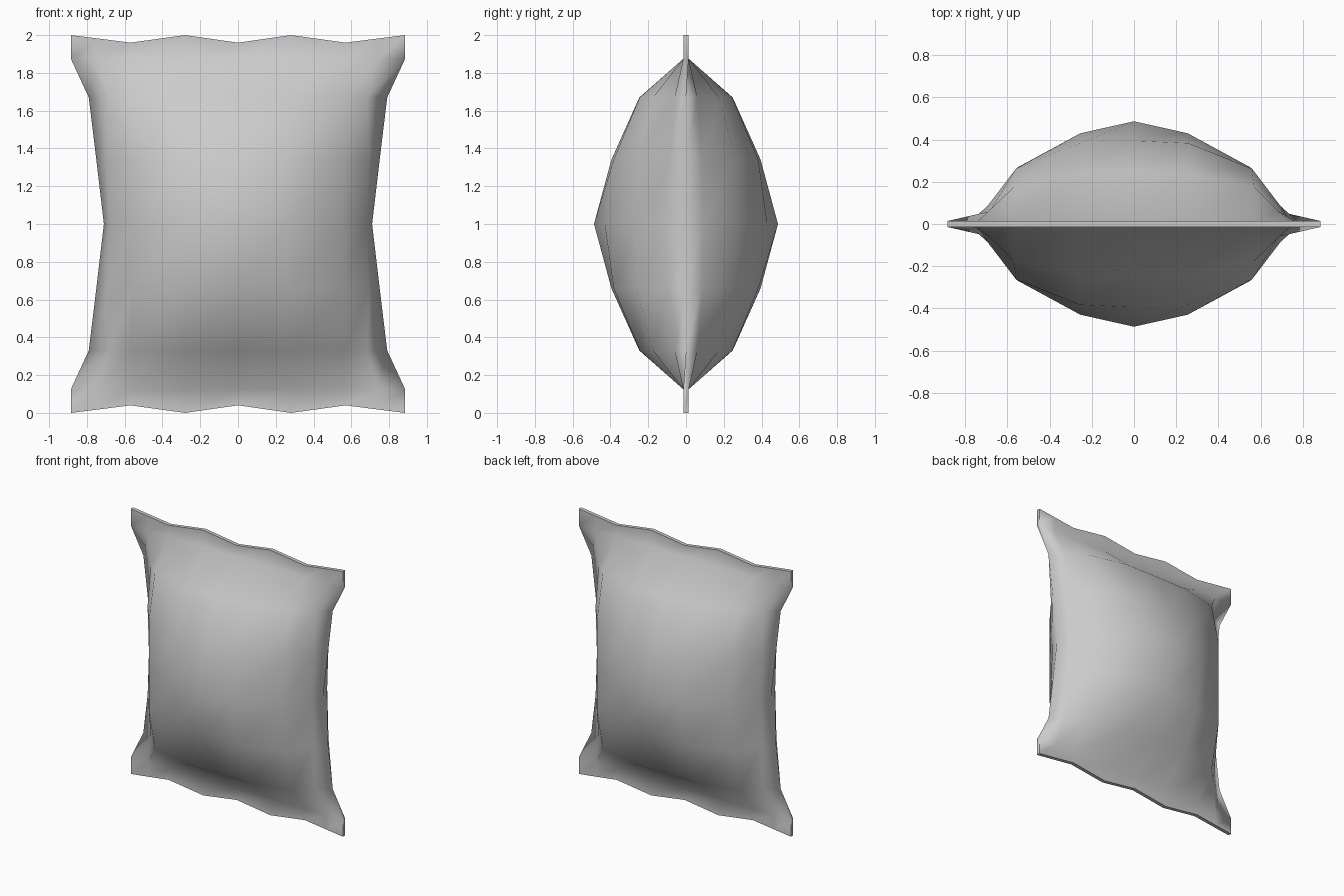
import bpy, bmesh

if "Cube" in bpy.data.objects:
    bpy.data.objects.remove(bpy.data.objects["Cube"])

# Quarter cross-sections (x, y) from the middle to the side edge
T = 0.014
seal = [(0, T), (0.28, T), (0.57, T), (0.74, T), (0.885, T)]
shoulder = [(0, 0.247), (0.26, 0.245), (0.57, 0.175), (0.685, 0.06), (0.79, 0)]
upper = [(0, 0.395), (0.26, 0.383), (0.56, 0.262), (0.695, 0.085), (0.75, 0)]
belly = [(0, 0.487), (0.255, 0.43), (0.555, 0.267), (0.68, 0.09), (0.71, 0)]
wave = [0.04, 0.0, 0.04, 0.018, 0.0]   # wavy seal end, inset from the tip

# Rows from top half, mirrored below the middle
half = [(1.0, belly), (1.34, upper), (1.67, shoulder), (1.875, seal), (2.0, seal)]
rows = [(2 - z, p) for z, p in reversed(half[1:])] + half

bm = bmesh.new()
rings = []
for i, (z, prof) in enumerate(rows):
    # Full ring: front from left to right, then back from right to left
    front = [(-k, -1) for k in range(4, 0, -1)] + [(k, -1) for k in range(5)]
    ring = []
    for k, side in front + [(k, 1) for k, _ in reversed(front)]:
        x, y = prof[abs(k)]
        dz = wave[abs(k)] if i in (0, len(rows) - 1) else 0
        ring.append(bm.verts.new((x if k >= 0 else -x, side * y,
                                  z + dz if z < 1 else z - dz)))
    rings.append(ring)

# Bag skin
n = len(rings[0])
for a, b in zip(rings, rings[1:]):
    for j in range(n):
        k = (j + 1) % n
        bm.faces.new((a[j], a[k], b[k], b[j]))

# Thin closed ends of the two seals
for ring, flip in ((rings[0], True), (rings[-1], False)):
    for j in range(n // 2 - 1):
        q = [ring[j], ring[j + 1], ring[n - 2 - j], ring[n - 1 - j]]
        bm.faces.new(q[::-1] if flip else q)

bmesh.ops.remove_doubles(bm, verts=bm.verts, dist=0.0005)
bmesh.ops.recalc_face_normals(bm, faces=bm.faces)
for f in bm.faces:
    f.smooth = True
# Crisp rims around the seals
for e in bm.edges:
    if len(e.link_faces) == 2 and e.calc_face_angle() > 1.3 and \
            all(abs(v.co.z - 1) > 0.8 for v in e.verts):
        e.smooth = False

mesh = bpy.data.meshes.new("pillow_bag")
bm.to_mesh(mesh)
bm.free()
bag = bpy.data.objects.new("pillow_bag", mesh)
bpy.context.collection.objects.link(bag)
